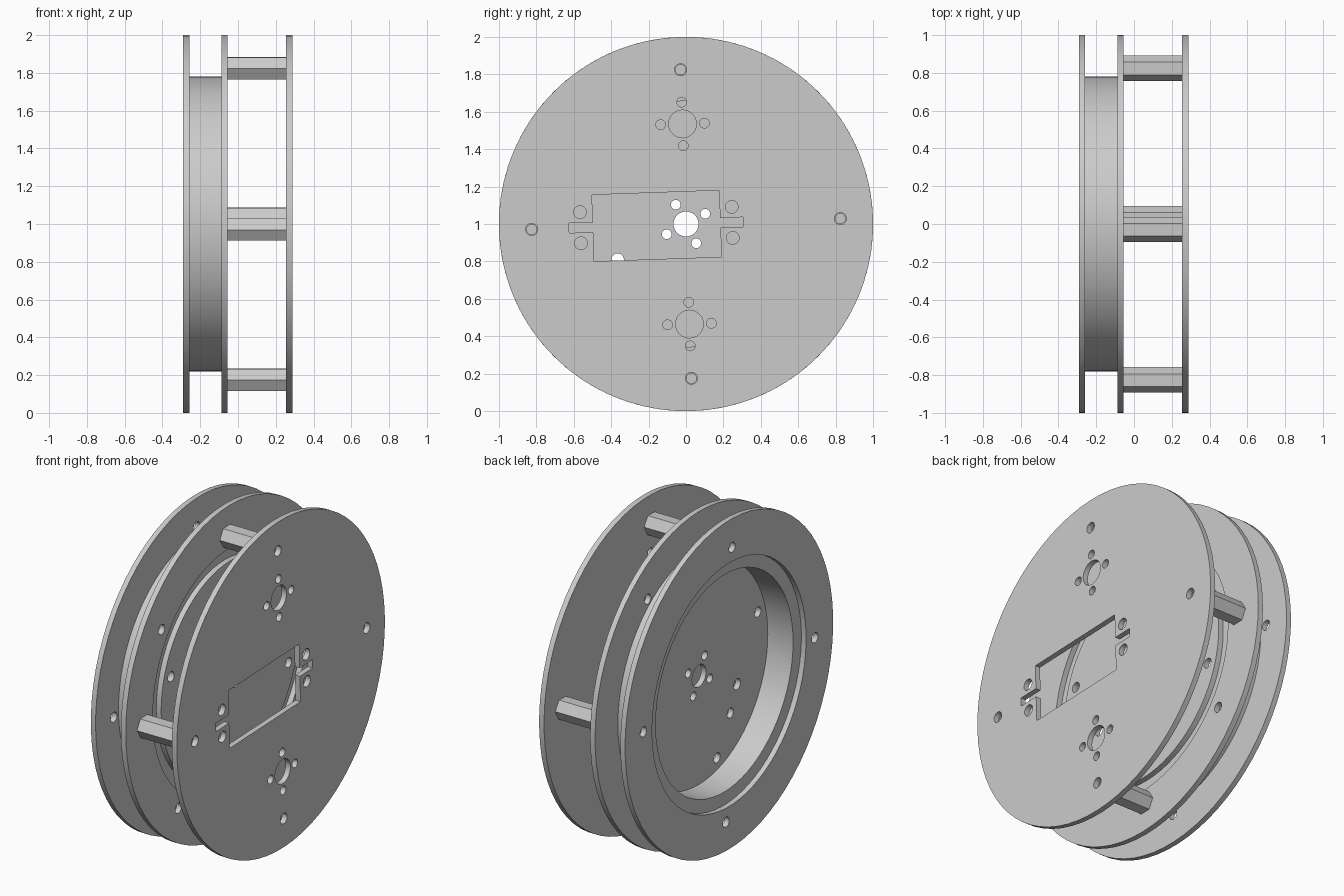
import bpy, bmesh
from math import sin, cos, pi, radians
from mathutils import Matrix

cube = bpy.data.objects.get("Cube")
if cube:
    bpy.data.objects.remove(cube, do_unlink=True)

grey = bpy.data.materials.new("plain_grey")
grey.use_nodes = True
colour = (0.6, 0.6, 0.6, 1)
grey.diffuse_color = colour
grey.node_tree.nodes["Principled BSDF"].inputs["Base Color"].default_value = colour

TILT = radians(2)
# Profile plane (u, v) maps to world (y, z); thickness runs along x
AXES = Matrix(((0, 0, 1, 0), (1, 0, 0, 0), (0, 1, 0, 1), (0, 0, 0, 1)))


def circle(u, v, r, sides=24, turn=0.0):
    return [(u + r * cos(turn + 2 * pi * i / sides),
             v + r * sin(turn + 2 * pi * i / sides)) for i in range(sides)]


def ring_of_holes(u, v, spread, r, turn=0.0):
    return [circle(u + spread * cos(turn + i * pi / 2),
                   v + spread * sin(turn + i * pi / 2), r) for i in range(4)]


def plate(name, loops, x0, x1, tilt=0.0):
    """Extrude an outline with holes from x0 to x1."""
    curve = bpy.data.curves.new(name, 'CURVE')
    curve.dimensions = '2D'
    curve.fill_mode = 'BOTH'
    curve.extrude = (x1 - x0) / 2
    for loop in loops:
        spline = curve.splines.new('POLY')
        spline.points.add(len(loop) - 1)
        for point, (u, v) in zip(spline.points, loop):
            point.co = (u, v, 0, 1)
        spline.use_cyclic_u = True
    temp = bpy.data.objects.new(name + "_outline", curve)
    bpy.context.collection.objects.link(temp)
    deps = bpy.context.evaluated_depsgraph_get()
    mesh = bpy.data.meshes.new_from_object(temp.evaluated_get(deps))
    bpy.data.objects.remove(temp, do_unlink=True)

    bm = bmesh.new()
    bm.from_mesh(mesh)
    bmesh.ops.remove_doubles(bm, verts=bm.verts, dist=1e-5)
    bmesh.ops.transform(bm, verts=bm.verts, matrix=Matrix.Translation(
        ((x0 + x1) / 2, 0, 0)) @ AXES @ Matrix.Rotation(tilt, 4, 'Z'))
    bmesh.ops.recalc_face_normals(bm, faces=bm.faces)
    bm.to_mesh(mesh)
    bm.free()
    mesh.name = name
    mesh.materials.clear()
    mesh.materials.append(grey)
    mesh.shade_smooth()
    mesh.set_sharp_from_angle(angle=radians(30))
    obj = bpy.data.objects.new(name, mesh)
    bpy.context.collection.objects.link(obj)
    return obj


def disc(r):
    return circle(0, 0, r, 72)


# Outer flange: wide ring with four screw holes
plate("outer_flange", [disc(1), disc(0.74)] + ring_of_holes(0, 0, 0.825, 0.03),
      -0.29, -0.258, TILT)

# Drum wall between the flanges
plate("drum_wall", [disc(0.78), disc(0.66)], -0.258, -0.088)

# Inner flange with diagonal screw holes
plate("inner_flange", [disc(1), disc(0.74)]
      + ring_of_holes(0, 0, 0.82, 0.03, radians(53)), -0.088, -0.055)

# Hub disc: axle hole, its bolt circle, outer screw holes and two extra holes
plate("hub_disc", [disc(0.66), circle(0, 0, 0.067, 32)]
      + ring_of_holes(0, 0, 0.117, 0.026, radians(28))
      + ring_of_holes(0, 0, 0.59, 0.03, radians(73))
      + [circle(-0.365, -0.19, 0.033), circle(-0.3, -0.34, 0.03)],
      -0.088, -0.055)

# Mounting plate: notched rectangular opening, screw holes, two axle patterns
left, right, low, high, tab = -0.497, 0.183, -0.182, 0.173, 0.026
opening = [(left, low), (right, low), (right, -tab), (0.305, -tab),
           (0.305, tab), (right, tab), (right, high), (left, high),
           (left, tab), (-0.625, tab), (-0.625, -tab), (left, -tab)]
holes = [opening] + ring_of_holes(0, 0, 0.825, 0.032)
holes += [circle(u, v, 0.034) for u in (-0.564, 0.247) for v in (-0.083, 0.083)]
for v in (-0.535, 0.535):
    holes += [circle(0, v, 0.074, 32)] + ring_of_holes(0, v, 0.117, 0.026)
plate("mounting_plate", [disc(1)] + holes, 0.255, 0.288, TILT)

# Hexagonal standoffs with a bore
for i, name in enumerate(("back", "top", "front", "bottom")):
    u, v = 0.825 * cos(i * pi / 2), 0.825 * sin(i * pi / 2)
    plate(name + "_standoff", [circle(u, v, 0.067, 6), circle(u, v, 0.027)],
          -0.055, 0.255, TILT)
